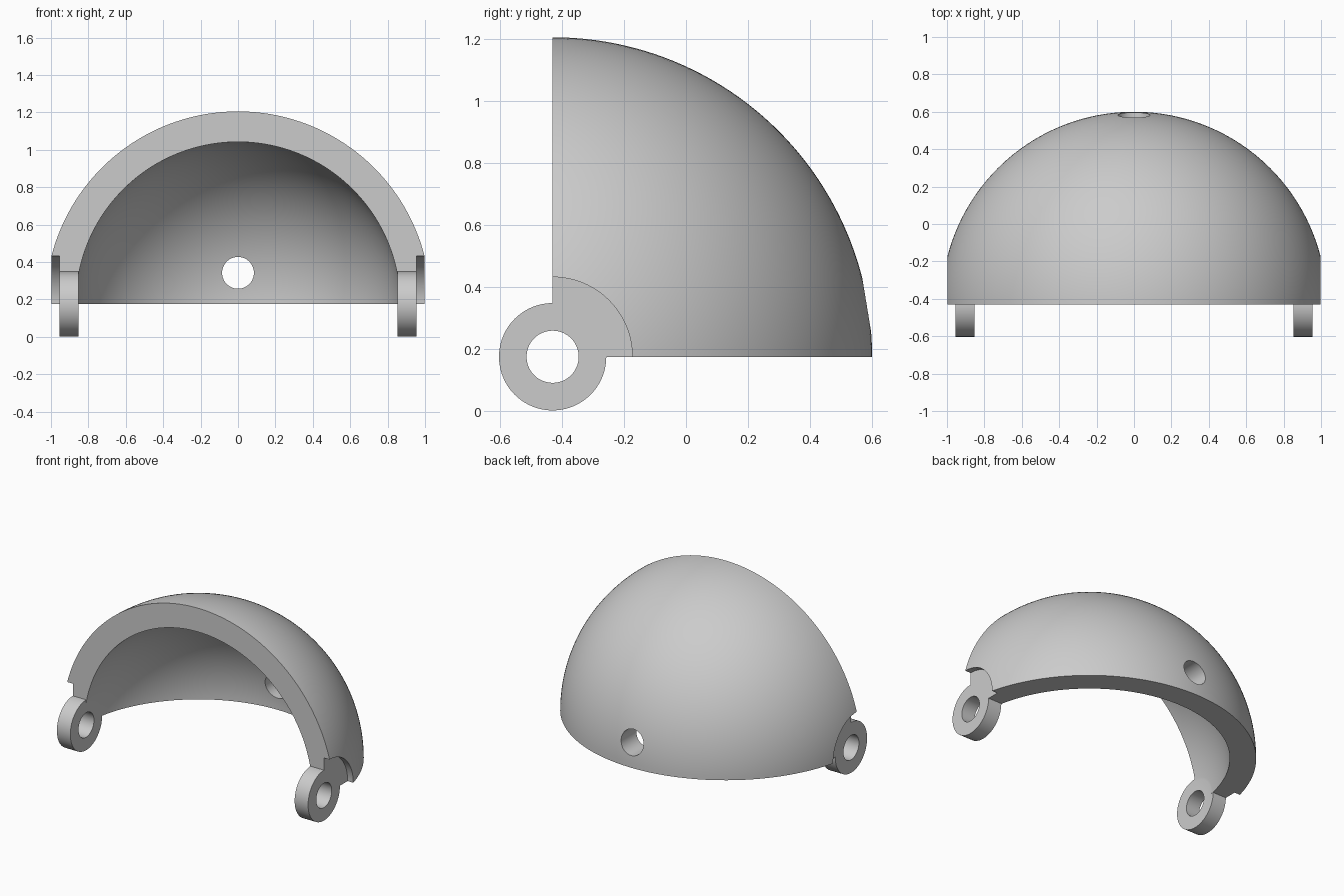
import bpy
import bmesh
from math import pi, cos, sin, radians
from mathutils import Matrix, Vector

cube = bpy.data.objects.get("Cube")
if cube:
    bpy.data.objects.remove(cube, do_unlink=True)

CENTRE = Vector((0, -0.43, 0.175))   # shared centre of dome and hinge axis
OUTER, INNER = 1.03, 0.867
LUG_IN, LUG_OUT = 0.853, 0.955       # hinge lug extent along x
LUG_R, PIN_R, RECESS_R = 0.173, 0.084, 0.257

grey = bpy.data.materials.new("light grey")
grey.use_nodes = True
grey.diffuse_color = (0.6, 0.6, 0.6, 1)
grey.node_tree.nodes["Principled BSDF"].inputs["Base Color"].default_value = (0.6, 0.6, 0.6, 1)


def new_object(name, bm):
    bmesh.ops.recalc_face_normals(bm, faces=bm.faces)
    mesh = bpy.data.meshes.new(name)
    bm.to_mesh(mesh)
    bm.free()
    mesh.materials.append(grey)
    obj = bpy.data.objects.new(name, mesh)
    bpy.context.collection.objects.link(obj)
    return obj


def cylinder(name, radius, start, end, axis):
    """Cylinder between two points that lie along the given axis."""
    bm = bmesh.new()
    turn = Matrix.Rotation(pi / 2, 4, "Y" if axis == "X" else "X")
    place = Matrix.Translation((start + end) / 2) @ turn
    bmesh.ops.create_cone(bm, cap_ends=True, segments=96, radius1=radius,
                          radius2=radius, depth=(end - start).length, matrix=place)
    return new_object(name, bm)


def combine(target, tool, operation):
    tool.hide_render = True
    mod = target.modifiers.new(operation.lower(), "BOOLEAN")
    mod.operation = operation
    mod.solver = "EXACT"
    mod.object = tool
    bpy.ops.object.select_all(action="DESELECT")
    bpy.context.view_layer.objects.active = target
    target.select_set(True)
    bpy.ops.object.modifier_apply(modifier=mod.name)
    bpy.data.objects.remove(tool, do_unlink=True)


def quarter_shell(name, arc_steps=96, turn_steps=48):
    """Half-ring profile swept a quarter turn about the x axis."""
    angles = [pi * i / arc_steps for i in range(arc_steps + 1)]
    profile = [(OUTER * cos(a), OUTER * sin(a)) for a in angles]
    profile += [(INNER * cos(a), INNER * sin(a)) for a in reversed(angles)]
    bm = bmesh.new()
    rows = []
    for j in range(turn_steps + 1):
        t = pi / 2 * j / turn_steps
        rows.append([bm.verts.new(CENTRE + Vector((x, r * cos(t), r * sin(t))))
                     for x, r in profile])
    n = len(profile)
    for low, high in zip(rows, rows[1:]):
        for i in range(n):
            k = (i + 1) % n
            if i not in (arc_steps, n - 1):   # skip the edges on the axis
                bm.faces.new((low[i], low[k], high[k], high[i]))
    bm.faces.new(rows[0])
    bm.faces.new(rows[-1])
    bmesh.ops.remove_doubles(bm, verts=bm.verts, dist=1e-5)
    return new_object(name, bm)


# Dome shell
shell = quarter_shell("dome_shell")


def along_x(x):
    return CENTRE + Vector((x, 0, 0))


# Side recesses and hinge lugs
for side in (-1, 1):
    combine(shell, cylinder("recess_cutter", RECESS_R, along_x(side * LUG_OUT),
                            along_x(side * 1.2), "X"), "DIFFERENCE")
    combine(shell, cylinder("hinge_lug", LUG_R, along_x(side * LUG_IN),
                            along_x(side * LUG_OUT), "X"), "UNION")

# Pin holes through both lugs
for side in (-1, 1):
    combine(shell, cylinder("pin_cutter", PIN_R, along_x(side * 0.7),
                            along_x(side * 1.2), "X"), "DIFFERENCE")

# Round hole through the back wall
combine(shell, cylinder("back_hole_cutter", 0.085, Vector((0, 0.2, 0.342)),
                        Vector((0, 0.8, 0.342)), "Y"), "DIFFERENCE")

bpy.ops.object.shade_smooth_by_angle(angle=radians(30))
